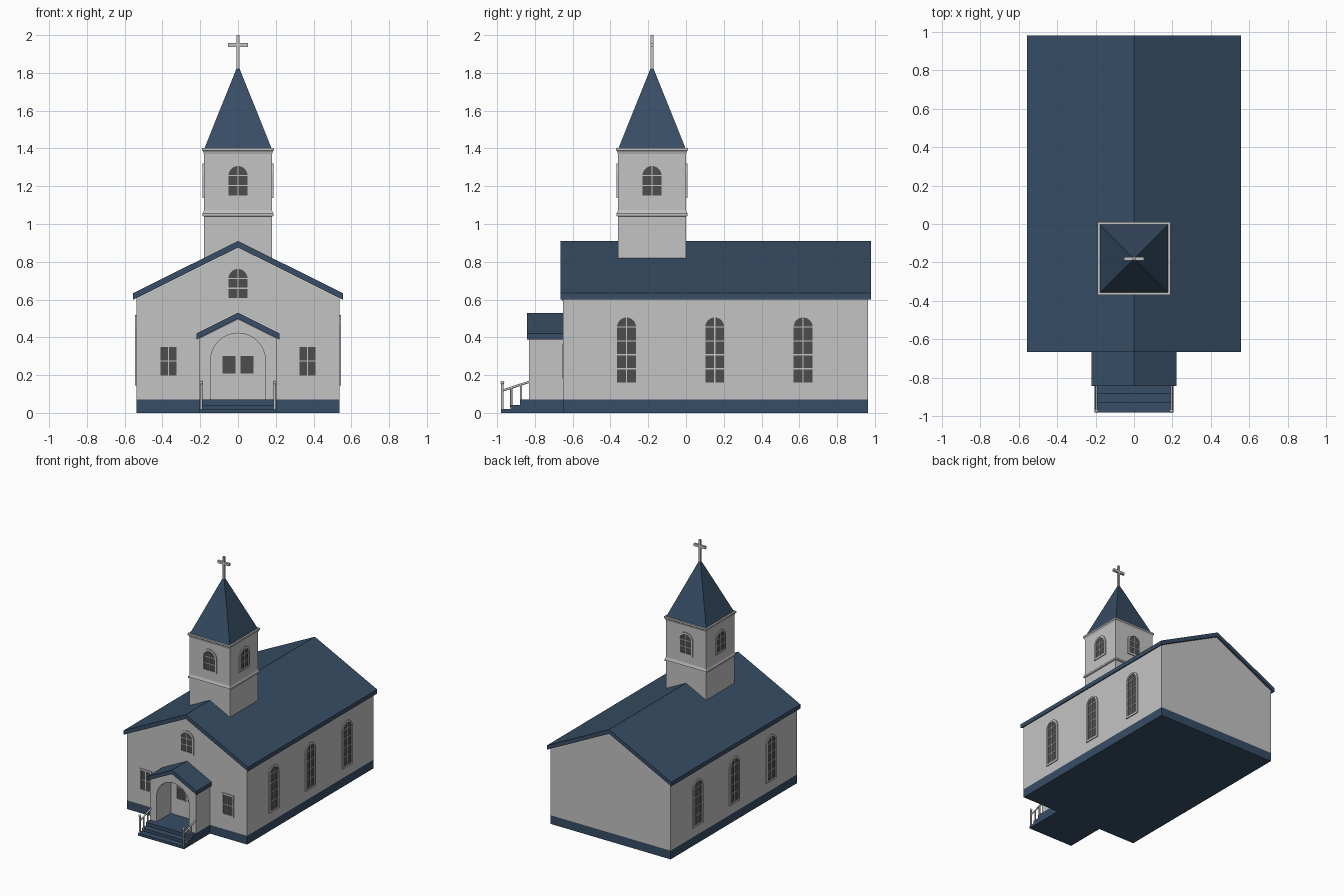
import bpy, bmesh, math
from mathutils import Matrix, Vector

if "Cube" in bpy.data.objects:
    bpy.data.objects.remove(bpy.data.objects["Cube"])


def material(name, rgb):
    m = bpy.data.materials.new(name)
    m.diffuse_color = (*rgb, 1)
    m.use_nodes = True
    m.node_tree.nodes["Principled BSDF"].inputs["Base Color"].default_value = m.diffuse_color
    return m


WALL = material("light grey", (0.55, 0.55, 0.55))
BLUE = material("slate blue", (0.038, 0.074, 0.130))
GLASS = material("dark glass", (0.075, 0.075, 0.075))


def finish(name, bm, *mats):
    bmesh.ops.recalc_face_normals(bm, faces=bm.faces)
    me = bpy.data.meshes.new(name)
    bm.to_mesh(me)
    bm.free()
    for m in mats:
        me.materials.append(m)
    ob = bpy.data.objects.new(name, me)
    bpy.context.collection.objects.link(ob)
    return ob


def add_prism(bm, pts, y0, y1, mat=0):
    """Extrude an (x, z) profile from y0 to y1."""
    f = bm.faces.new([bm.verts.new((x, y0, z)) for x, z in pts])
    r = bmesh.ops.extrude_face_region(bm, geom=[f], use_keep_orig=True)
    vs = [g for g in r["geom"] if isinstance(g, bmesh.types.BMVert)]
    bmesh.ops.translate(bm, verts=vs, vec=(0, y1 - y0, 0))
    for v in list(f.verts) + vs:
        for face in v.link_faces:
            face.material_index = mat


def prism(name, pts, y0, y1, mat):
    bm = bmesh.new()
    add_prism(bm, pts, y0, y1)
    return finish(name, bm, mat)


def rect(x0, x1, z0, z1):
    return [(x0, z0), (x1, z0), (x1, z1), (x0, z1)]


def box(name, x0, x1, y0, y1, z0, z1, mat):
    return prism(name, rect(x0, x1, z0, z1), y0, y1, mat)


def gable_roof(name, half, eave, ridge, t, y0, y1):
    pts = [(-half, eave - t), (0, ridge - t), (half, eave - t),
           (half, eave), (0, ridge), (-half, eave)]
    return prism(name, pts, y0, y1, BLUE)


def square_loft(name, rings, cy, mat):
    """Stack of square rings (half width, z) about the tower axis."""
    bm = bmesh.new()
    loops = [[bm.verts.new((sx * h, cy + sy * h, z))
              for sx, sy in ((-1, -1), (1, -1), (1, 1), (-1, 1))] for h, z in rings]
    for a, b in zip(loops, loops[1:]):
        for i in range(4):
            j = (i + 1) % 4
            bm.faces.new((a[i], a[j], b[j], b[i]))
    bm.faces.new(loops[0])
    bm.faces.new(loops[-1])
    return finish(name, bm, mat)


def rod(name, a, b, r):
    a, b = Vector(a), Vector(b)
    bm = bmesh.new()
    rot = (b - a).to_track_quat('Z', 'Y').to_matrix().to_4x4()
    bmesh.ops.create_cone(bm, cap_ends=True, segments=10, radius1=r, radius2=r,
                          depth=(b - a).length, matrix=Matrix.Translation((a + b) / 2) @ rot)
    ob = finish(name, bm, WALL)
    for p in ob.data.polygons:
        p.use_smooth = len(p.vertices) == 4
    return ob


def outline(w, h, arched, grow=0):
    """Window outline, w = half width, h = full height, grown outward."""
    W = w + grow
    pts = [(-W, -grow), (W, -grow)]
    if arched:
        pts += [(W * math.cos(math.pi * i / 16), h - w + W * math.sin(math.pi * i / 16))
                for i in range(17)]
    else:
        pts += [(W, h + grow), (-W, h + grow)]
    return pts


def window(name, loc, angle, w, h, rows, arched=True, frame=0.014, bars=True):
    bm = bmesh.new()
    inner, outer = outline(w, h, arched), outline(w, h, arched, frame)
    add_prism(bm, inner, 0.002, -0.002, 1)
    # raised frame
    rings = [[bm.verts.new((x, y, z)) for x, z in pts]
             for pts, y in ((outer, 0.002), (outer, -0.007), (inner, -0.007), (inner, 0.002))]
    n = len(outer)
    for a, b in zip(rings, rings[1:] + rings[:1]):
        for i in range(n):
            j = (i + 1) % n
            bm.faces.new((a[i], a[j], b[j], b[i]))
    # glazing bars
    if bars:
        t = 0.003
        add_prism(bm, rect(-t, t, 0, h), 0, -0.005)
        top = h - w if arched else h
        count = rows if arched else rows - 1
        for i in range(1, count + 1):
            z = top * i / rows
            add_prism(bm, rect(-w, w, z - t, z + t), 0, -0.0045)
    bm.transform(Matrix.Translation(loc) @ Matrix.Rotation(math.radians(angle), 4, 'Z'))
    return finish(name, bm, WALL, GLASS)


# Main hall
box("foundation", -0.537, 0.537, -0.65, 0.963, 0, 0.07, BLUE)
prism("hall_walls", [(-0.537, 0.07), (0.537, 0.07), (0.537, 0.61), (0, 0.876), (-0.537, 0.61)],
      -0.65, 0.963, WALL)
gable_roof("hall_roof", 0.555, 0.634, 0.91, 0.034, -0.665, 0.98)

# Porch with an arched passage
arch = [(-0.145 * math.cos(math.pi * i / 24), 0.277 + 0.145 * math.sin(math.pi * i / 24))
        for i in range(25)]
prism("porch_walls", [(-0.205, 0.07), (-0.145, 0.07)] + arch +
      [(0.145, 0.07), (0.205, 0.07), (0.205, 0.394), (0, 0.497), (-0.205, 0.394)],
      -0.83, -0.65, WALL)
gable_roof("porch_roof", 0.22, 0.42, 0.53, 0.032, -0.842, -0.65)

# Porch floor and steps
prism_steps = ((-0.88, -0.65, 0.07), (-0.93, -0.88, 0.043), (-0.98, -0.93, 0.02))
for i, (y0, y1, z) in enumerate(prism_steps):
    box(f"step_{i + 1}", -0.205, 0.205, y0, y1, 0, z, BLUE)

# Railings on both sides of the steps
for side, s in (("left", -1), ("right", 1)):
    x = s * 0.195
    rod(f"{side}_newel", (x, -0.972, 0.01), (x, -0.972, 0.155), 0.007)
    bm = bmesh.new()
    bmesh.ops.create_uvsphere(bm, u_segments=12, v_segments=8, radius=0.01,
                              matrix=Matrix.Translation((x, -0.972, 0.16)))
    ball = finish(f"{side}_newel_ball", bm, WALL)
    for p in ball.data.polygons:
        p.use_smooth = True
    rod(f"{side}_handrail", (x, -0.972, 0.118), (x, -0.828, 0.165), 0.006)
    rod(f"{side}_baluster_1", (x, -0.925, 0.03), (x, -0.925, 0.133), 0.006)
    rod(f"{side}_baluster_2", (x, -0.873, 0.06), (x, -0.873, 0.15), 0.006)

# Bell tower, cornices and spire
TY = -0.18
square_loft("tower", [(0.18, 0.72), (0.18, 1.395)], TY, WALL)
square_loft("tower_middle_trim", [(0.18, 1.04), (0.188, 1.043), (0.188, 1.055),
                                  (0.183, 1.062), (0.18, 1.075)], TY, WALL)
square_loft("tower_cornice", [(0.18, 1.37), (0.184, 1.383), (0.19, 1.389), (0.19, 1.402)], TY, WALL)
square_loft("spire", [(0.178, 1.40), (0.006, 1.828)], TY, BLUE)

# Cross
box("cross_post", -0.008, 0.008, TY - 0.008, TY + 0.008, 1.81, 2.0, WALL)
box("cross_bar", -0.052, 0.052, TY - 0.009, TY + 0.009, 1.938, 1.958, WALL)

# Tall side windows
for side, s in (("right", 1), ("left", -1)):
    for i, y in enumerate((-0.315, 0.152, 0.62)):
        window(f"{side}_window_{i + 1}", (s * 0.537, y, 0.16), s * 90, 0.05, 0.345, 4)
    window(f"{side}_front_window", (s * 0.367, -0.65, 0.198), 0, 0.042, 0.152, 2, arched=False, frame=0.012)
    window(f"{side}_door_window", (s * 0.048, -0.65, 0.208), 0, 0.035, 0.092, 2,
           arched=False, frame=0.006, bars=False)

# Gable window and the four tower windows
window("gable_window", (0, -0.65, 0.607), 0, 0.05, 0.155, 2)
for i, a in enumerate((0, 90, 180, 270)):
    r = math.radians(a)
    window(f"tower_window_{i + 1}", (0.18 * math.sin(r), TY - 0.18 * math.cos(r), 1.152),
           a, 0.05, 0.155, 2)
